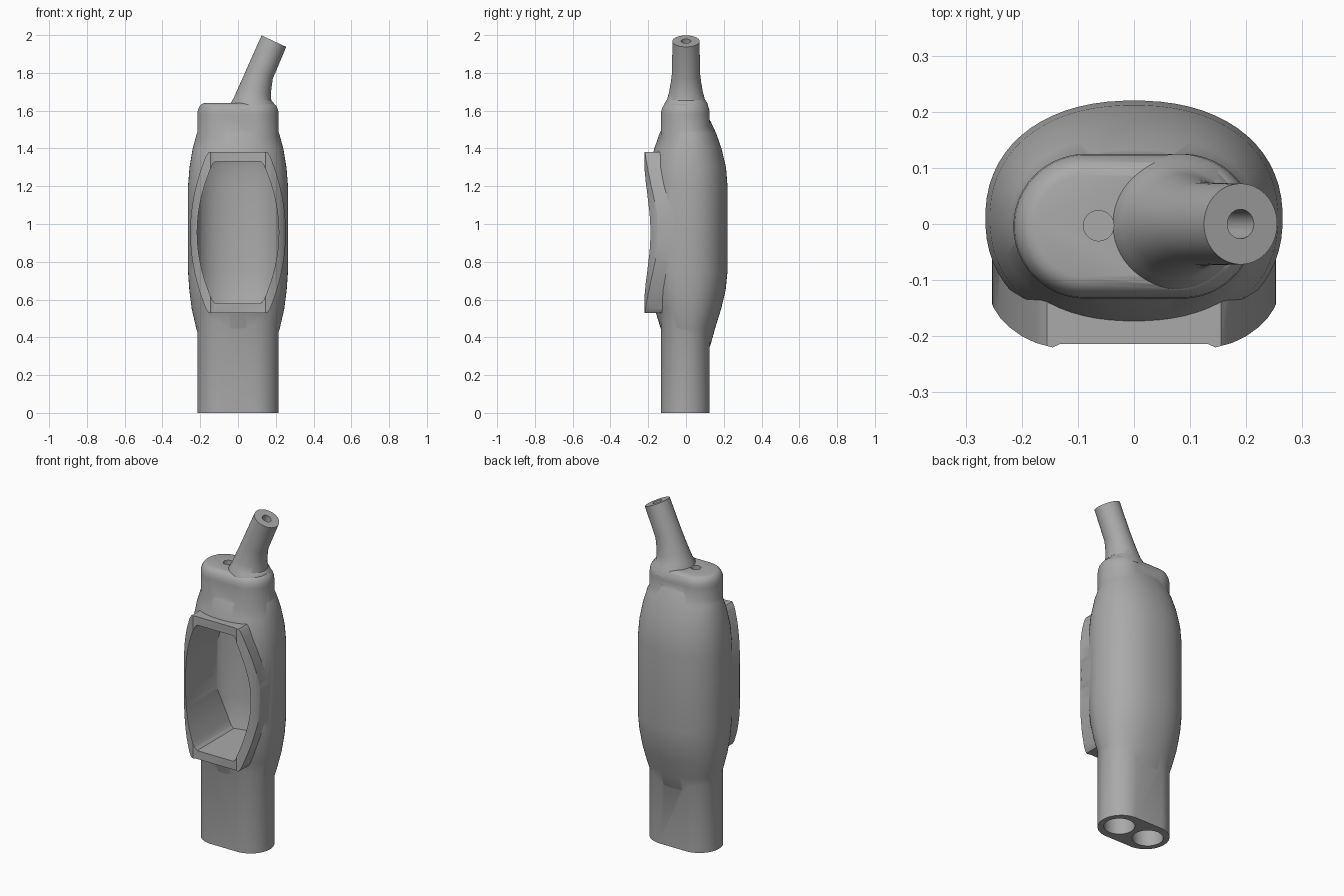
import bpy, bmesh, math
from mathutils import Vector, Matrix

if "Cube" in bpy.data.objects:
    bpy.data.objects.remove(bpy.data.objects["Cube"], do_unlink=True)

grey = bpy.data.materials.new("plain_grey")
grey.use_nodes = True
colour = (0.4, 0.4, 0.4, 1)
grey.diffuse_color = colour
grey.node_tree.nodes["Principled BSDF"].inputs["Base Color"].default_value = colour
SIDES = 64


def loft(name, rings):
    """Closed solid through a list of equally long point rings."""
    bm = bmesh.new()
    loops = [[bm.verts.new(p) for p in ring] for ring in rings]
    n = len(loops[0])
    for low, high in zip(loops, loops[1:]):
        for i in range(n):
            j = (i + 1) % n
            bm.faces.new((low[i], low[j], high[j], high[i]))
    bm.faces.new(loops[0][::-1])
    bm.faces.new(loops[-1])
    bmesh.ops.recalc_face_normals(bm, faces=bm.faces)
    mesh = bpy.data.meshes.new(name)
    bm.to_mesh(mesh)
    bm.free()
    mesh.materials.append(grey)
    obj = bpy.data.objects.new(name, mesh)
    bpy.context.collection.objects.link(obj)
    return obj


def combine(target, tool, operation):
    """Apply a boolean and discard the tool."""
    mod = target.modifiers.new("combine", "BOOLEAN")
    mod.object, mod.operation, mod.solver = tool, operation, "EXACT"
    bpy.context.view_layer.objects.active = target
    bpy.ops.object.modifier_apply(modifier=mod.name)
    bpy.data.objects.remove(tool, do_unlink=True)


def angles():
    return [2 * math.pi * (i + 0.5) / SIDES for i in range(SIDES)]


def stadium(z, inset=0):
    r, reach = 0.129 - inset, 0.086
    return [(math.copysign(reach, math.cos(t)) + r * math.cos(t),
             -0.004 + r * math.sin(t), z) for t in angles()]


def oval(z, a, b, front=1):
    """Slightly squared oval; front stretches its -y half."""
    def power(v):
        return math.copysign(abs(v) ** 0.9, v)
    return [(a * power(math.cos(t)),
             0.01 + b * power(math.sin(t)) * (front if math.sin(t) < 0 else 1), z)
            for t in angles()]


def disc(centre, radius, tilt):
    turn = Matrix.Rotation(tilt, 3, "Y")
    return [Vector(centre) + turn @ Vector((radius * math.cos(t), radius * math.sin(t), 0))
            for t in angles()]


def barrel(y, half_height, mid, end, corner):
    """Bulging upright outline in the xz plane."""
    side = []
    for i in range(25):
        t = -1 + i / 12
        side.append((mid - (mid - end) * t * t, 0.955 + half_height * 0.96 * t))
    side = [(corner, 0.955 - half_height)] + side + [(corner, 0.955 + half_height)]
    return [(x, y, z) for x, z in side] + [(-x, y, z) for x, z in reversed(side)]


# Flat-sided stem with a rounded top shoulder
shell = loft("handle_shell", [stadium(z, inset) for z, inset in (
    (0, 0), (1.58, 0), (1.6, 0.002), (1.615, 0.007), (1.628, 0.015),
    (1.636, 0.025), (1.64, 0.038))])

# Swollen middle
bulb = [(0.30, 0.15, 0.09), (0.36, 0.195, 0.12), (0.45, 0.222, 0.145),
        (0.55, 0.245, 0.176), (0.65, 0.258, 0.2), (0.75, 0.265, 0.21),
        (1.2, 0.265, 0.21), (1.3, 0.257, 0.202), (1.4, 0.24, 0.178),
        (1.48, 0.218, 0.15), (1.54, 0.19, 0.122), (1.6, 0.15, 0.09)]
combine(shell, loft("bulb", [oval(*ring) for ring in bulb]), "UNION")

# Leaning spout with a flared foot
lean = math.radians(25)
spout = [(0.08, 1.60, 0.125, 0), (0.075, 1.643, 0.112, 0), (0.077, 1.66, 0.1, 0.15),
         (0.086, 1.70, 0.089, 0.4), (0.1, 1.745, 0.081, 0.7),
         (0.117, 1.80, 0.074, 1), (0.19, 1.968, 0.072, 1)]
combine(shell, loft("spout", [disc((x, 0, z), r, lean * k) for x, z, r, k in spout]), "UNION")

# Raised window frame with a rounded front
frame = loft("window_frame", [barrel(-0.3, 0.425, 0.253, 0.168, 0.155),
                              barrel(-0.05, 0.425, 0.253, 0.168, 0.155)])
half = [(0.26, -0.05), (0.258, -0.13), (0.25, -0.15), (0.238, -0.168), (0.222, -0.184),
        (0.2, -0.2), (0.175, -0.212), (0.145, -0.22), (0.132, -0.214)]
outline = half + [(-x, y) for x, y in reversed(half)]
combine(frame, loft("frame_face", [[(x, y, z) for x, y in outline] for z in (0.4, 1.5)]),
        "INTERSECT")
combine(shell, frame, "UNION")

# Hollow behind the window, following the bulb inside
hollow = loft("hollow", [barrel(-0.4, 0.375, 0.216, 0.135, 0.12),
                         barrel(0.3, 0.375, 0.216, 0.135, 0.12)])
combine(hollow, loft("hollow_back", [oval(z, a - 0.04, b - 0.04, 8) for z, a, b in bulb]),
        "INTERSECT")
combine(shell, hollow, "DIFFERENCE")

# Sockets below, vent on top, bore in the spout
for x in (-0.1, 0.1):
    combine(shell, loft("socket", [disc((x, -0.004, z), 0.084, 0) for z in (-0.1, 0.36)]),
            "DIFFERENCE")
combine(shell, loft("vent", [disc((-0.063, -0.003, z), 0.027, 0) for z in (1.45, 1.75)]),
        "DIFFERENCE")
axis = Vector((math.sin(lean), 0, math.cos(lean)))
tip = Vector((0.19, 0, 1.968))
combine(shell, loft("bore", [disc(tip + axis * d, 0.026, lean) for d in (-0.25, 0.1)]),
        "DIFFERENCE")

bpy.ops.object.select_all(action="DESELECT")
shell.select_set(True)
bpy.context.view_layer.objects.active = shell
bpy.ops.object.shade_smooth_by_angle(angle=math.radians(30))
